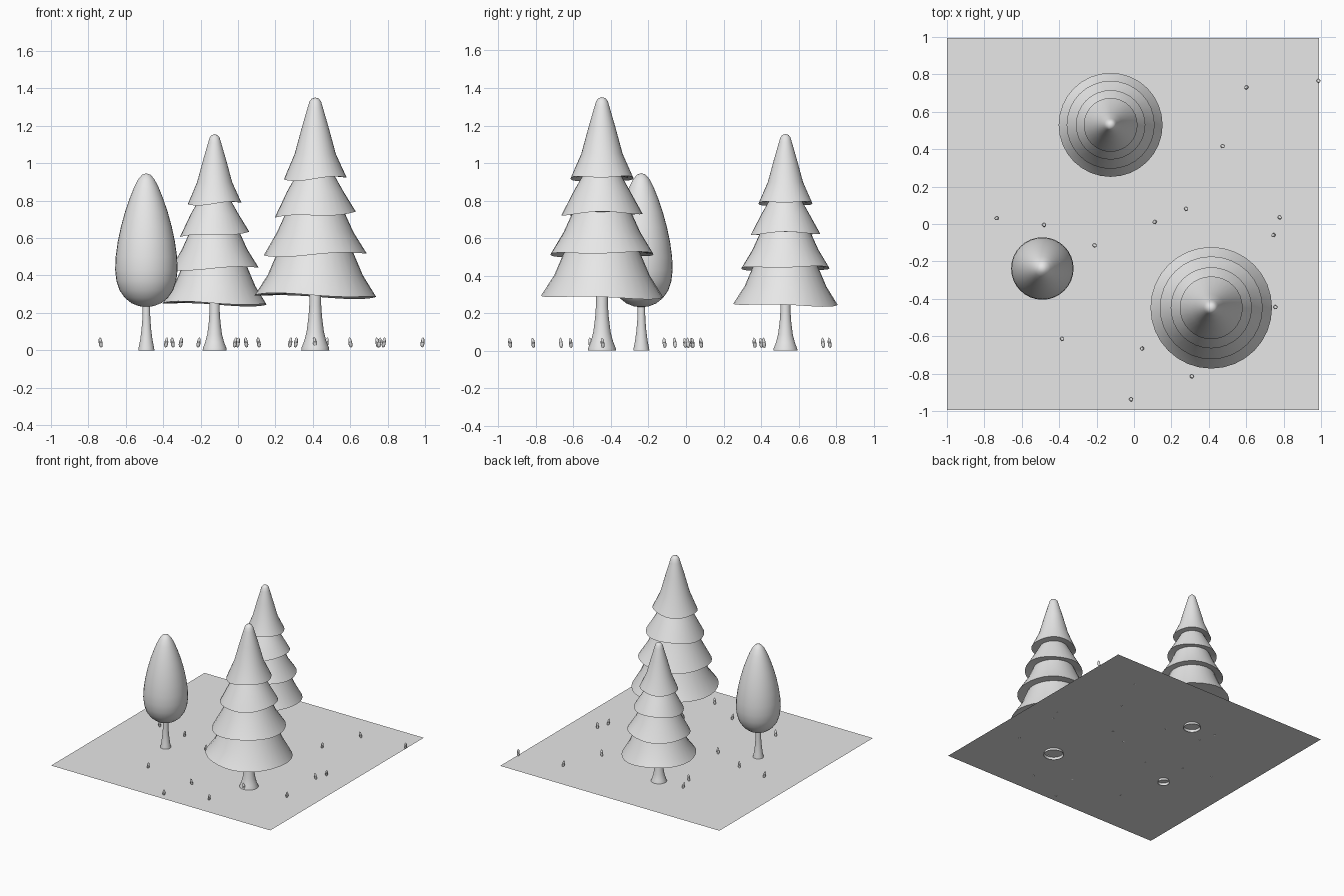
import bpy, bmesh, math

cube = bpy.data.objects.get("Cube")
if cube:
    bpy.data.objects.remove(cube)

grey = bpy.data.materials.new("light grey")
grey.use_nodes = True
colour = (0.8, 0.8, 0.8, 1)
grey.diffuse_color = colour
grey.node_tree.nodes["Principled BSDF"].inputs["Base Color"].default_value = colour


def finish(name, bm, smooth=True):
    """Turn a bmesh into a shaded object."""
    bmesh.ops.recalc_face_normals(bm, faces=bm.faces)
    mesh = bpy.data.meshes.new(name)
    bm.to_mesh(mesh)
    bm.free()
    mesh.materials.append(grey)
    obj = bpy.data.objects.new(name, mesh)
    bpy.context.collection.objects.link(obj)
    if smooth:
        bpy.ops.object.select_all(action='DESELECT')
        obj.select_set(True)
        bpy.context.view_layer.objects.active = obj
        bpy.ops.object.shade_smooth_by_angle(angle=math.radians(35))
    return obj


def lathe(name, profile, centre, scale=1, sides=32, wave=None):
    """Revolve (radius, height) points; wave(point index, angle) lifts a ring."""
    bm = bmesh.new()
    rings = []
    for i, (r, z) in enumerate(profile):
        if r == 0:
            rings.append([bm.verts.new((0, 0, z * scale))] * sides)
            continue
        ring = []
        for k in range(sides):
            a = math.tau * k / sides
            lift = wave(i, a) if wave else 0
            ring.append(bm.verts.new((r * scale * math.cos(a), r * scale * math.sin(a),
                                      (z + lift) * scale)))
        rings.append(ring)
    for low, high in zip(rings, rings[1:]):
        for k in range(sides):
            n = (k + 1) % sides
            corners = list(dict.fromkeys((low[k], low[n], high[n], high[k])))
            bm.faces.new(corners)
    obj = finish(name, bm)
    obj.location = (*centre, 0)
    return obj


# Ground sheet
bm = bmesh.new()
bmesh.ops.create_grid(bm, x_segments=1, y_segments=1, size=0.995)
finish("ground", bm, smooth=False).location = (-0.005, 0, 0.02)

# Fir trees: four stacked skirts with uneven rims, above a flared trunk
fir_profile = [
    (0, 0.31), (0.03, 0.31), (0.325, 0.29), (0.255, 0.40), (0.20, 0.53),
    (0.275, 0.513), (0.205, 0.63), (0.155, 0.74),
    (0.217, 0.725), (0.15, 0.85), (0.105, 0.93),
    (0.168, 0.918), (0.11, 1.05), (0.072, 1.19), (0.04, 1.30),
    (0.031, 1.33), (0.019, 1.345), (0, 1.351)]
fir_trunk = [(0.075, 0), (0.073, 0.015), (0.059, 0.05), (0.046, 0.10),
             (0.036, 0.18), (0.032, 0.24), (0.032, 0.32)]
rim_tilt = {2: math.radians(215), 5: 0.2, 8: 0.3, 11: 0.1}


def rim_wave(i, a):
    if i not in rim_tilt:
        return 0
    return 0.011 * math.cos(a - rim_tilt[i]) + 0.006 * math.sin(3 * a + i)


for label, centre, scale in (("front", (0.413, -0.448), 1), ("back", (-0.125, 0.53), 0.855)):
    lathe(label + "_fir_foliage", fir_profile, centre, scale, wave=rim_wave)
    lathe(label + "_fir_trunk", fir_trunk, centre, scale)

# Egg-shaped tree
egg_centre = (-0.49, -0.238)
egg_profile = [
    (0, 0.231), (0.04, 0.236), (0.08, 0.252), (0.115, 0.28), (0.143, 0.32),
    (0.16, 0.37), (0.167, 0.43), (0.164, 0.50), (0.153, 0.58), (0.136, 0.66),
    (0.114, 0.74), (0.09, 0.81), (0.066, 0.87), (0.044, 0.913), (0.023, 0.938), (0, 0.946)]
egg_trunk = [(0.043, 0), (0.041, 0.015), (0.033, 0.055), (0.026, 0.11),
             (0.021, 0.17), (0.02, 0.25)]
lathe("round_tree_foliage", egg_profile, egg_centre)
lathe("round_tree_trunk", egg_trunk, egg_centre)

# Small leaning grass blades
blade_spots = [
    (-0.735, 0.03), (-0.48, -0.005), (-0.21, -0.115), (0.11, 0.01), (0.28, 0.08),
    (0.475, 0.415), (0.6, 0.73), (0.987, 0.765), (0.78, 0.035), (0.745, -0.06),
    (0.757, -0.445), (0.31, -0.815), (0.043, -0.667), (-0.015, -0.938), (-0.383, -0.615),
    (-0.35, 0.53), (-0.305, 0.4), (0, 0.365), (0.41, -0.51)]
blade_profile = [(0, 0.015), (0.007, 0.019), (0.01, 0.03), (0.01, 0.045),
                 (0.007, 0.062), (0, 0.071)]
for n, (x, y) in enumerate(blade_spots):
    blade = lathe(f"grass_blade_{n + 1}", blade_profile, (x, y), sides=10)
    lean = 0.16 if n % 3 else -0.16
    blade.rotation_euler = (0.12, lean if x < 0.9 else 0.1, 0)
    blade.location.x -= 0.043 * math.sin(blade.rotation_euler.y)
    blade.location.y += 0.005
